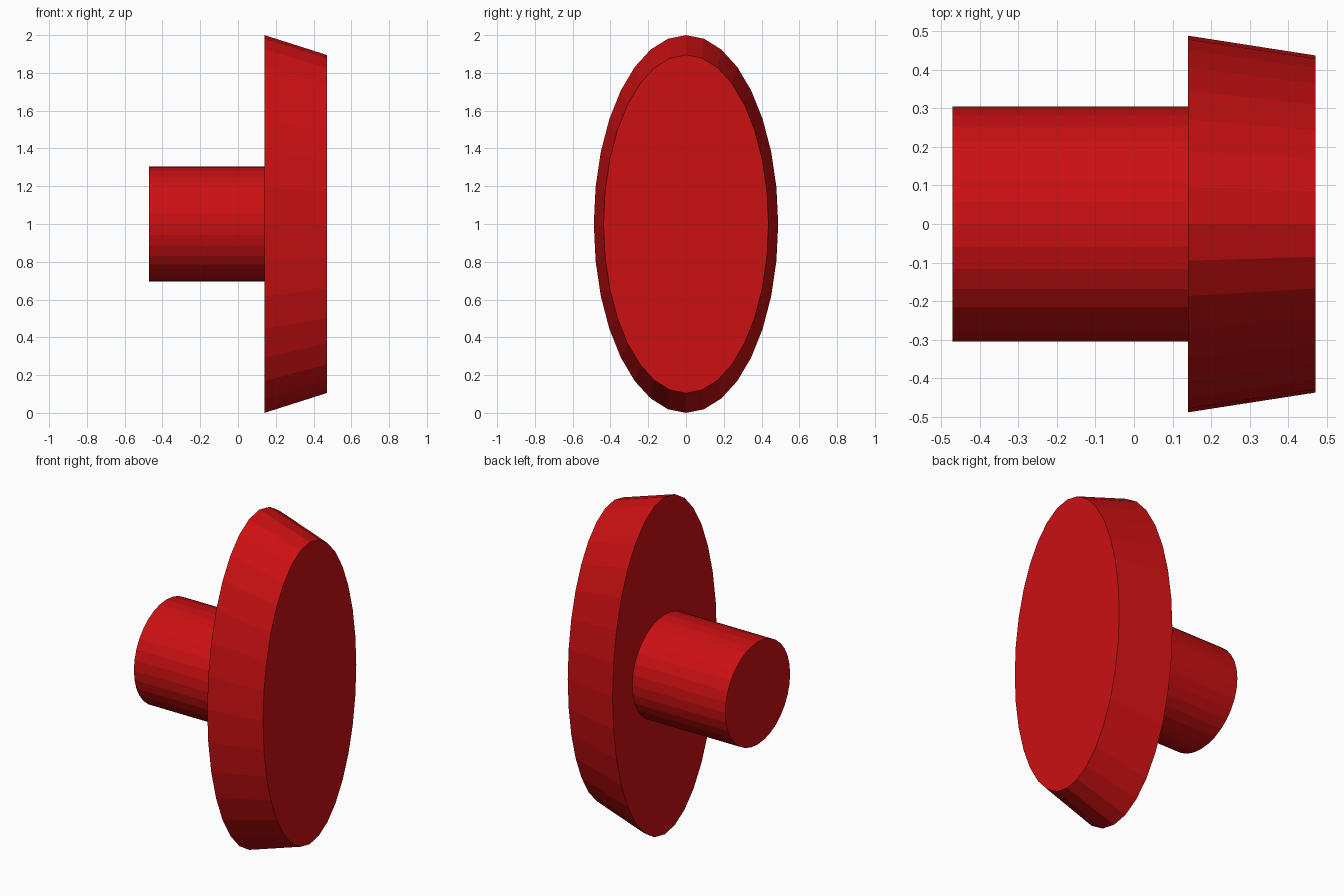
import bpy, bmesh, math
from mathutils import Matrix

if "Cube" in bpy.data.objects:
    bpy.data.objects.remove(bpy.data.objects["Cube"])

red = bpy.data.materials.new("red")
red.diffuse_color = (0.6, 0.005, 0.006, 1.0)
red.use_nodes = True
red.node_tree.nodes["Principled BSDF"].inputs["Base Color"].default_value = red.diffuse_color


def x_cone(name, x0, x1, r0, r1, width=1.0):
    """Flat-shaded 32-sided capped cone along x, centred at z = 1; width squashes it in y."""
    bm = bmesh.new()
    bmesh.ops.create_cone(bm, cap_ends=True, segments=32,
                          radius1=r0, radius2=r1, depth=x1 - x0)
    bm.transform(Matrix.Translation(((x0 + x1) / 2, 0, 1))
                 @ Matrix.Rotation(math.radians(90), 4, 'Y')
                 @ Matrix.Diagonal((1, width, 1, 1)))
    mesh = bpy.data.meshes.new(name)
    bm.to_mesh(mesh)
    bm.free()
    mesh.materials.append(red)
    obj = bpy.data.objects.new(name, mesh)
    bpy.context.collection.objects.link(obj)
    return obj


# Tapered oval button head
x_cone("button_head", 0.14, 0.47, 1.0, 0.895, width=0.488)

# Round stem behind the head
x_cone("stem", -0.47, 0.14, 0.304, 0.304)
